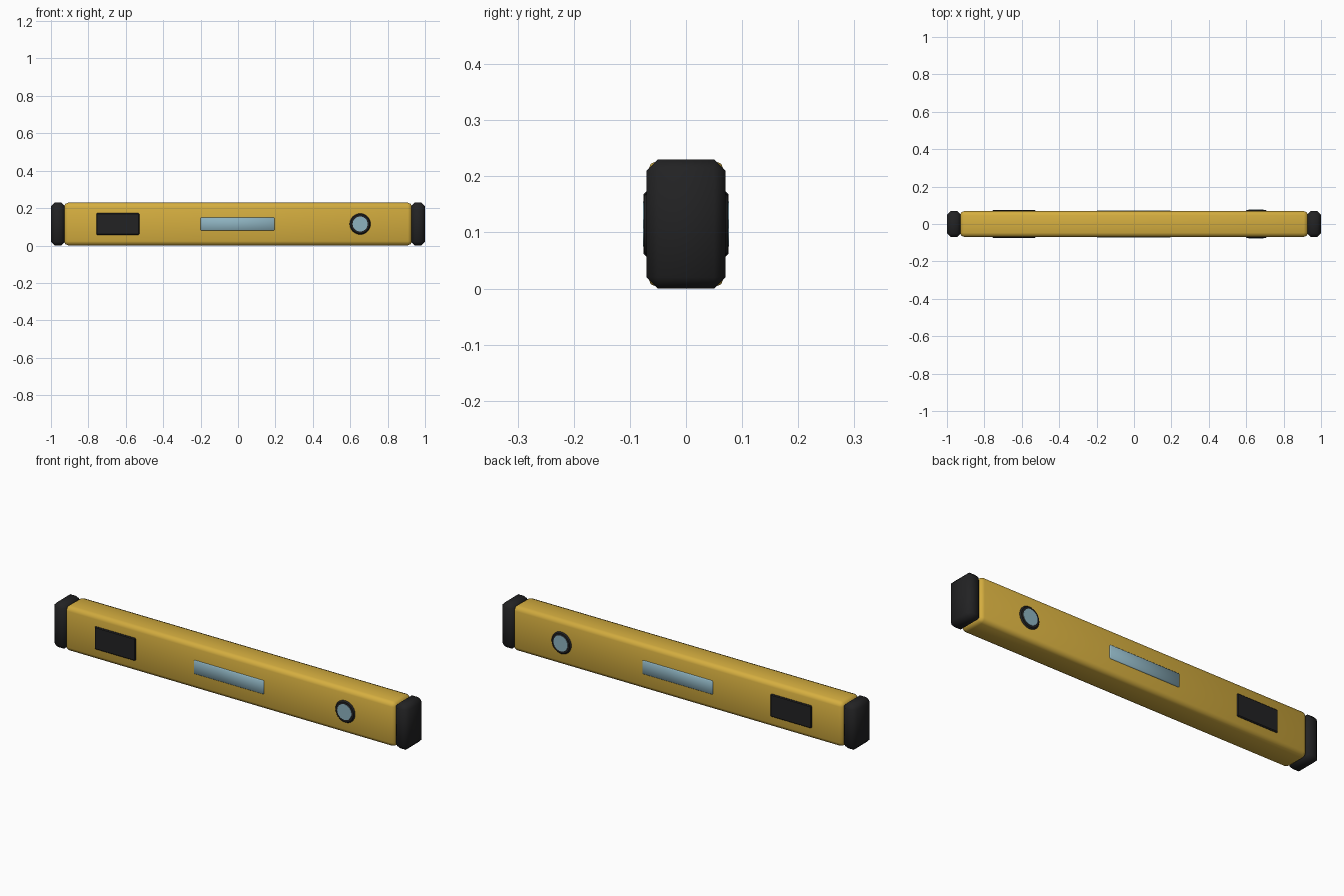
import bpy
import math

if "Cube" in bpy.data.objects:
    bpy.data.objects.remove(bpy.data.objects["Cube"])


def material(name, rgb):
    mat = bpy.data.materials.new(name)
    mat.use_nodes = True
    mat.diffuse_color = (*rgb, 1)
    mat.node_tree.nodes["Principled BSDF"].inputs["Base Color"].default_value = (*rgb, 1)
    return mat


yellow = material("yellow paint", (0.66, 0.42, 0.05))
black = material("black rubber", (0.016, 0.016, 0.017))
glass = material("pale blue glass", (0.27, 0.45, 0.53))

MID = 0.115  # height of the centre line


def finish(name, mat, bevel, smooth=False, segments=1):
    obj = bpy.context.object
    obj.name = name
    obj.data.materials.append(mat)
    if smooth:
        bpy.ops.object.shade_smooth()
    if bevel:
        mod = obj.modifiers.new("edge bevel", 'BEVEL')
        mod.width = bevel
        mod.segments = segments
        mod.limit_method = 'ANGLE'
    return obj


def block(name, x, size, mat, bevel, smooth=False, segments=1):
    bpy.ops.mesh.primitive_cube_add(size=1, location=(x, 0, MID))
    obj = bpy.context.object
    obj.scale = size
    bpy.ops.object.transform_apply(location=False, rotation=False, scale=True)
    return finish(name, mat, bevel, smooth, segments)


def disc(name, x, radius, depth, mat, bevel):
    bpy.ops.mesh.primitive_cylinder_add(vertices=32, radius=radius, depth=depth,
                                        location=(x, 0, MID),
                                        rotation=(math.pi / 2, 0, 0))
    bpy.ops.object.shade_smooth_by_angle(angle=math.radians(30))
    return finish(name, mat, bevel)


# Main beam with softened long edges
block("beam", 0, (1.86, 0.138, 0.228), yellow, 0.022, True, 2)

# Chamfered rubber caps on both ends
for side, x in (("left", 0.9625), ("right", -0.9625)):
    block(side + "_end_cap", x, (0.075, 0.14, 0.23), black, 0.02, True)

# Grip plate and long vial window, showing on both faces
block("grip_plate", -0.642, (0.23, 0.151, 0.115), black, 0.004)
block("vial_window", -0.002, (0.396, 0.147, 0.07), glass, 0.004, True)

# Round vial with its rim
disc("round_vial_rim", 0.653, 0.056, 0.15, black, 0.006)
disc("round_vial_glass", 0.653, 0.04, 0.154, glass, 0)
